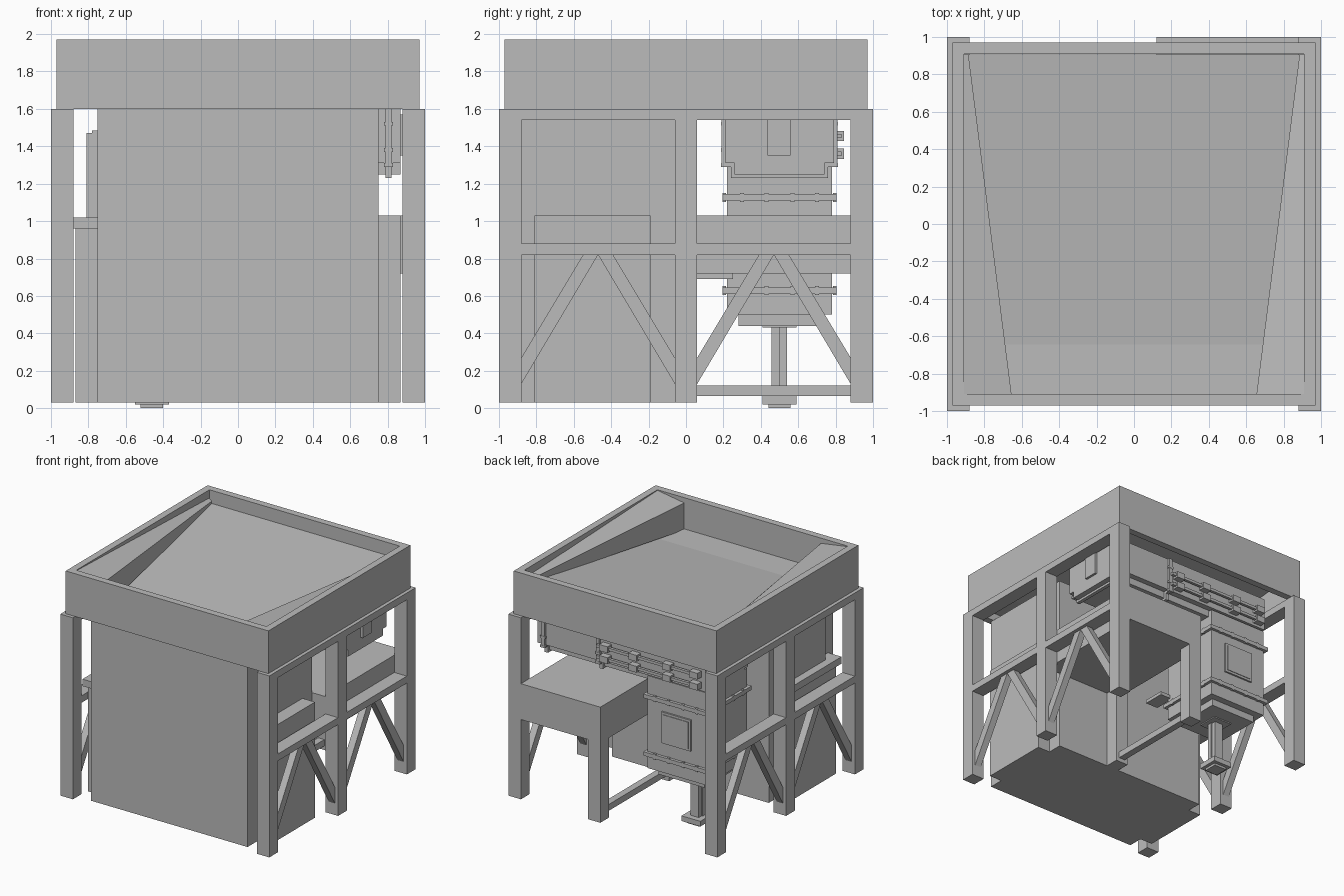
import bpy, bmesh

cube = bpy.data.objects.get("Cube")
if cube:
    bpy.data.objects.remove(cube, do_unlink=True)

GREY = (0.5, 0.5, 0.5, 1)
mat = bpy.data.materials.new("plain grey steel")
mat.use_nodes = True
mat.diffuse_color = GREY
mat.node_tree.nodes["Principled BSDF"].inputs["Base Color"].default_value = GREY


def finish(name, bm):
    bmesh.ops.recalc_face_normals(bm, faces=bm.faces)
    me = bpy.data.meshes.new(name)
    bm.to_mesh(me)
    bm.free()
    me.materials.append(mat)
    ob = bpy.data.objects.new(name, me)
    bpy.context.collection.objects.link(ob)
    return ob


def box(name, x, y, z):
    """Box from (min, max) pairs."""
    bm = bmesh.new()
    bmesh.ops.create_cube(bm, size=1)
    for v in bm.verts:
        v.co = [r[0] if c < 0 else r[1] for c, r in zip(v.co, (x, y, z))]
    return finish(name, bm)


def prism(name, ring, shift):
    """Extrude a closed ring of points along a vector."""
    bm = bmesh.new()
    face = bm.faces.new([bm.verts.new(p) for p in ring])
    new = bmesh.ops.extrude_face_region(bm, geom=[face])["geom"]
    bmesh.ops.translate(bm, vec=shift, verts=[g for g in new if isinstance(g, bmesh.types.BMVert)])
    return finish(name, bm)


def around(c, r):
    return (c - r, c + r)


# Support frame: legs, side beams and braces on both sides
for side, s in (("left", 1), ("right", -1)):
    for pos, y in (("front", -0.94), ("middle", 0), ("back", 0.94)):
        box(f"{side}_{pos}_leg", around(s * 0.94, 0.06), around(y, 0.06), (0.03, 1.6))
    for bay, c in (("front", -0.47), ("back", 0.47)):
        box(f"{side}_{bay}_top_beam", around(s * 0.94, 0.06), around(c, 0.41), (1.54, 1.6))
        box(f"{side}_{bay}_middle_beam", around(s * 0.94, 0.06), around(c, 0.41), (0.82, 0.88))
        for d in (-1, 1):
            ring = [(s * 0.91, c + d * a, z) for a, z in
                    ((0, 0.82), (0.08, 0.82), (0.41, 0.27), (0.41, 0.13))]
            prism(f"{side}_{bay}_brace", ring, (s * 0.06, 0, 0))

# Hopper walls
for name, s in (("back", 1), ("front", -1)):
    box(f"hopper_{name}_wall", (-0.97, 0.97), around(s * 0.94, 0.03), (1.6, 1.97))
for name, s in (("left", 1), ("right", -1)):
    box(f"hopper_{name}_wall", around(s * 0.94, 0.03), (-0.91, 0.91), (1.6, 1.97))

# Hopper floor: level strip in front, then rising to the back
profile = [(-0.91, 1.70), (-0.645, 1.70), (0.905, 1.86),
           (0.905, 1.83), (-0.645, 1.67), (-0.91, 1.67)]
prism("hopper_floor", [(-0.91, y, z) for y, z in profile], (1.82, 0, 0))

# Guide wedges along the hopper sides
for name, s in (("left", 1), ("right", -1)):
    bm = bmesh.new()
    ends = []
    for y, inner, z_in, z_out, z_low in ((-0.91, 0.655, 1.925, 1.965, 1.69),
                                         (0.905, 0.885, 1.88, 1.90, 1.85)):
        ends.append([bm.verts.new((s * x, y, z)) for x, z in
                     ((inner, z_low), (inner, z_in), (0.912, z_out), (0.912, z_low))])
    bm.faces.new(ends[0])
    bm.faces.new(ends[1])
    for i in range(4):
        j = (i + 1) % 4
        bm.faces.new((ends[0][i], ends[0][j], ends[1][j], ends[1][i]))
    finish(f"{name}_guide_wedge", bm)

# Enclosed housing and its side cabinets
box("housing", (-0.75, 0.75), (-0.94, -0.06), (0.03, 1.6))
box("left_cabinet", (0.75, 0.87), (-0.81, -0.19), (0.03, 1.03))
box("right_cabinet", (-0.87, -0.75), (-0.81, -0.19), (0.03, 0.96))
box("right_shelf", (-0.88, -0.75), (-0.87, -0.19), (0.96, 1.02))
box("right_panel", (-0.81, -0.75), (-0.75, -0.22), (1.02, 1.47))
box("right_panel_cap", (-0.78, -0.75), (-0.75, -0.22), (1.47, 1.485))

# Rear platform with inner legs and tie beam
box("platform", (0.12, 0.88), (-0.06, 1.0), (0.72, 1.03))
for name, y in (("inner", 0), ("outer", 0.94)):
    box(f"platform_{name}_leg", around(0.18, 0.06), around(y, 0.06), (0.03, 0.72))
box("platform_tie_beam", around(0.18, 0.03), (0.06, 0.88), (0.065, 0.12))

# Feed trough under the hopper
CY = 0.5


def trough(name, x0, x1, grow=0.0):
    half = [(0.29 + grow, 1.6), (0.29 + grow, 1.31 - grow),
            (0.24 + grow, 1.31 - grow), (0.24 + grow, 1.25 - grow)]
    ring = [(x0, CY + a, z) for a, z in half] + [(x0, CY - a, z) for a, z in reversed(half)]
    prism(name, ring, (x1 - x0, 0, 0))


trough("feed_trough", -0.74, 0.87)
for x in (0.805, 0.28):
    trough("trough_flange", x - 0.016, x + 0.016, 0.02)
    for z in (1.30, 1.38, 1.52):
        for s in (-1, 1):
            box("trough_bolt", around(x, 0.024), around(CY + s * 0.30, 0.012), around(z, 0.01))
box("trough_end_box", (0.87, 0.89), (0.435, 0.56), (1.35, 1.57))

# Gate actuators along the back of the trough
for z in (1.36, 1.455):
    box("actuator_rod", (-0.68, 0.28), around(0.82, 0.012), around(z, 0.012))
    for x in (-0.66, -0.40, -0.08, 0.2):
        box("actuator_block", around(x, 0.04), (0.79, 0.845), around(z, 0.027))

# Vertical conveyor casing
CX = -0.46


def casing(name, r, z):
    return box(name, around(CX, r), around(CY, r), z)


casing("casing", 0.28, (0.5, 1.3))
for z in (1.127, 0.628):
    casing("casing_flange", 0.305, around(z, 0.017))
    for a in (-0.2, -0.07, 0.07, 0.2):
        for s in (-1, 1):
            box("flange_bolt", around(CX + a, 0.01), around(CY + s * 0.295, 0.01), around(z, 0.024))
            box("flange_bolt", around(CX + s * 0.295, 0.01), around(CY + a, 0.01), around(z, 0.024))
casing("casing_base", 0.22, (0.44, 0.5))
casing("shaft_plate", 0.09, (0.43, 0.44))
casing("shaft", 0.04, (0.06, 0.43))
box("shaft_key_x", around(CX, 0.05), around(CY - 0.02, 0.022), (0.06, 0.43))
casing("foot", 0.09, (0.02, 0.065))
casing("foot_base", 0.06, (0, 0.02))
box("hatch", around(CX, 0.14), (0.78, 0.795), (0.76, 1.03))
box("hatch_panel", around(CX, 0.12), (0.795, 0.80), (0.78, 1.01))
box("casing_bracket", (-0.2, -0.08), (0.06, 0.25), (0.69, 0.72))
